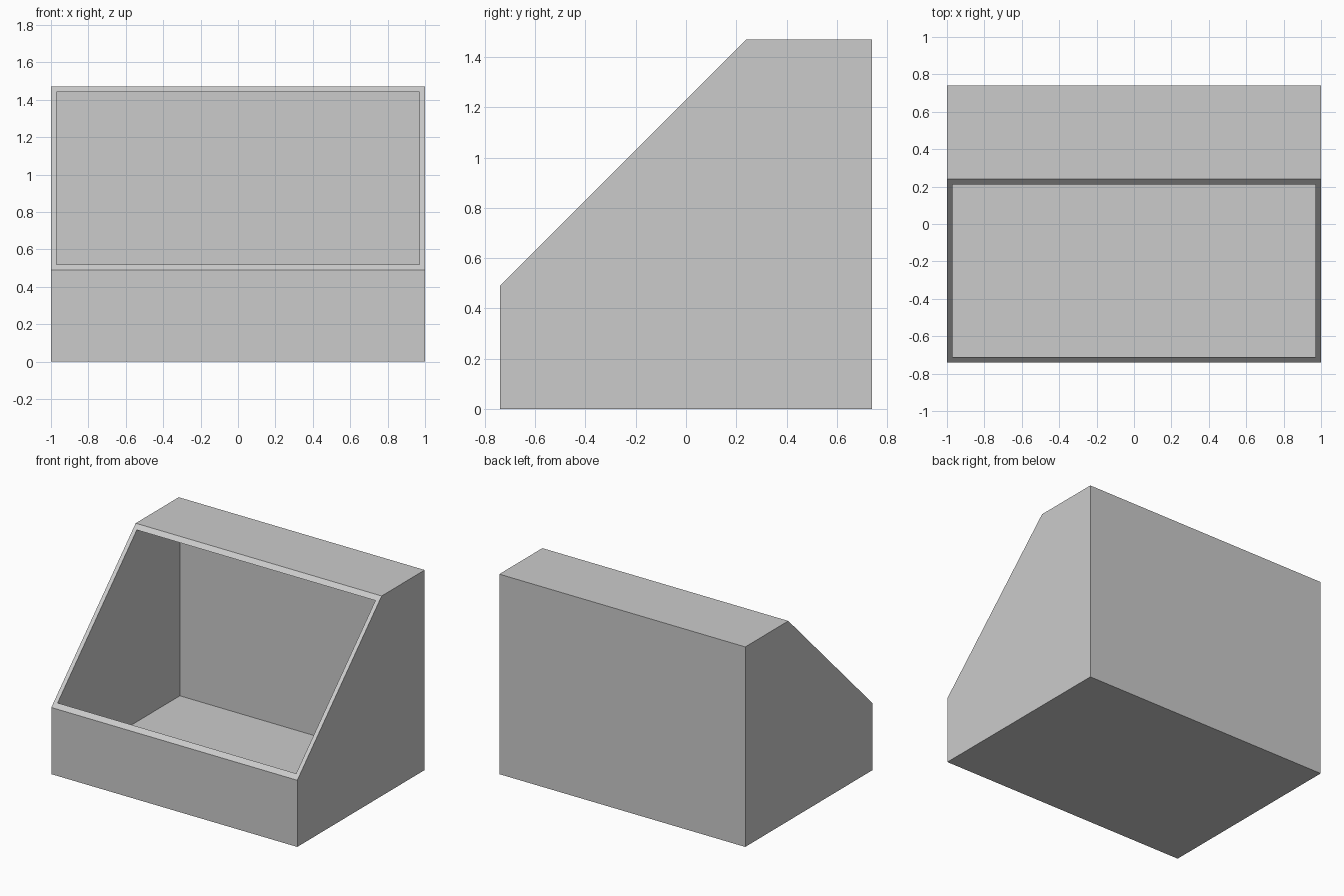
import bpy
import bmesh

default = bpy.data.objects.get("Cube")
if default:
    bpy.data.objects.remove(default, do_unlink=True)

WALL = 0.03
HALF_X, HALF_Y, TOP = 1.0, 0.74, 1.47
SLOPE = 1.23  # the slanted opening lies on z = y + SLOPE

grey = bpy.data.materials.new("light_grey")
grey.use_nodes = True
colour = (0.6, 0.6, 0.6, 1)
grey.diffuse_color = colour
grey.node_tree.nodes["Principled BSDF"].inputs["Base Color"].default_value = colour


def add_shell(bm, inset):
    """Slanted-front box, moved inwards by inset; returns its sloping face."""
    x, y = HALF_X - inset, HALF_Y - inset
    low, high = inset, TOP - inset
    profile = [(-y, low), (y, low), (y, high), (high - SLOPE, high), (-y, SLOPE - y)]
    left, right = ([bm.verts.new((s * x, py, pz)) for py, pz in profile] for s in (1, -1))
    bm.faces.new(left)
    bm.faces.new(right[::-1])
    count = len(profile)
    sides = []
    for i in range(count):
        j = (i + 1) % count
        sides.append(bm.faces.new((left[j], left[i], right[i], right[j])))
    return sides[3]


bm = bmesh.new()

# Outer walls and hollow interior, each open along the slope
outer = add_shell(bm, 0)
outer_loop = list(outer.verts)
bm.faces.remove(outer)
before = set(bm.faces)
inner = add_shell(bm, WALL)
inner_loop = list(inner.verts)
bm.faces.remove(inner)
bmesh.ops.reverse_faces(bm, faces=[f for f in bm.faces if f not in before])

# Flat rim joining the two shells around the opening
for i in range(4):
    j = (i + 1) % 4
    bm.faces.new((outer_loop[i], outer_loop[j], inner_loop[j], inner_loop[i]))

bmesh.ops.recalc_face_normals(bm, faces=bm.faces[:])
mesh = bpy.data.meshes.new("storage_bin")
bm.to_mesh(mesh)
bm.free()
mesh.materials.append(grey)
storage_bin = bpy.data.objects.new("storage_bin", mesh)
bpy.context.collection.objects.link(storage_bin)
